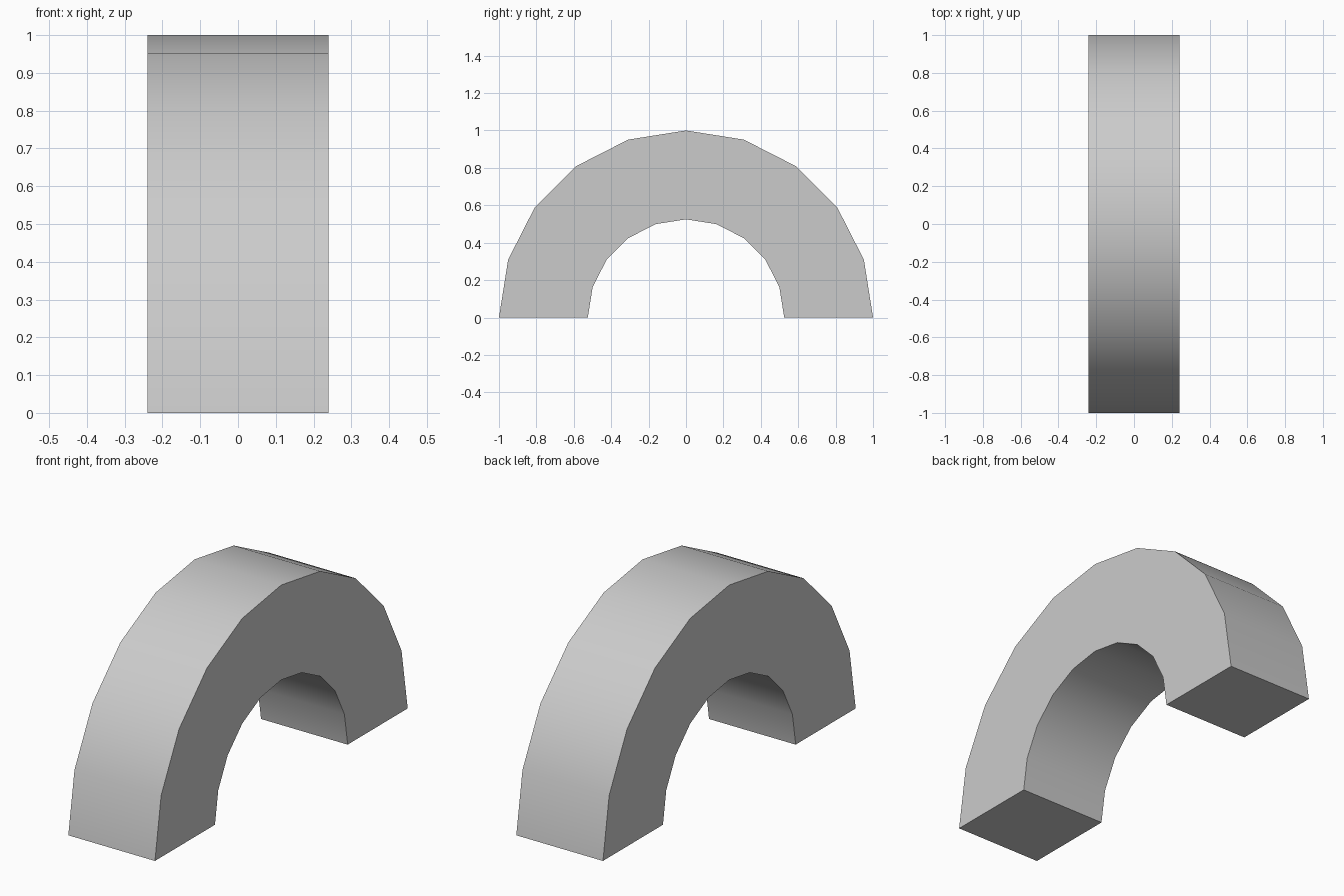
import bpy, bmesh
from math import cos, sin, pi

if "Cube" in bpy.data.objects:
    bpy.data.objects.remove(bpy.data.objects["Cube"])

SEGMENTS = 10
OUTER, INNER = 1.0, 0.525
HALF_WIDTH = 0.24


def arc(bm, radius, x):
    """Half circle of vertices in the YZ plane."""
    return [bm.verts.new((x, radius * cos(pi * i / SEGMENTS), radius * sin(pi * i / SEGMENTS)))
            for i in range(SEGMENTS + 1)]


# Four arcs form the corners of the square section swept over the arch
bm = bmesh.new()
rails = [arc(bm, OUTER, -HALF_WIDTH), arc(bm, OUTER, HALF_WIDTH),
         arc(bm, INNER, HALF_WIDTH), arc(bm, INNER, -HALF_WIDTH)]
for a, b in zip(rails, rails[1:] + rails[:1]):
    for i in range(SEGMENTS):
        bm.faces.new((a[i], b[i], b[i + 1], a[i + 1]))

# Flat feet
for end in (0, SEGMENTS):
    bm.faces.new([rail[end] for rail in rails])
bmesh.ops.recalc_face_normals(bm, faces=bm.faces)

mesh = bpy.data.meshes.new("arch")
bm.to_mesh(mesh)
bm.free()
arch = bpy.data.objects.new("arch", mesh)
bpy.context.collection.objects.link(arch)

# Smooth curved surfaces, sharp edges at the sides and feet
bpy.context.view_layer.objects.active = arch
arch.select_set(True)
bpy.ops.object.shade_smooth_by_angle(angle=pi / 6)
